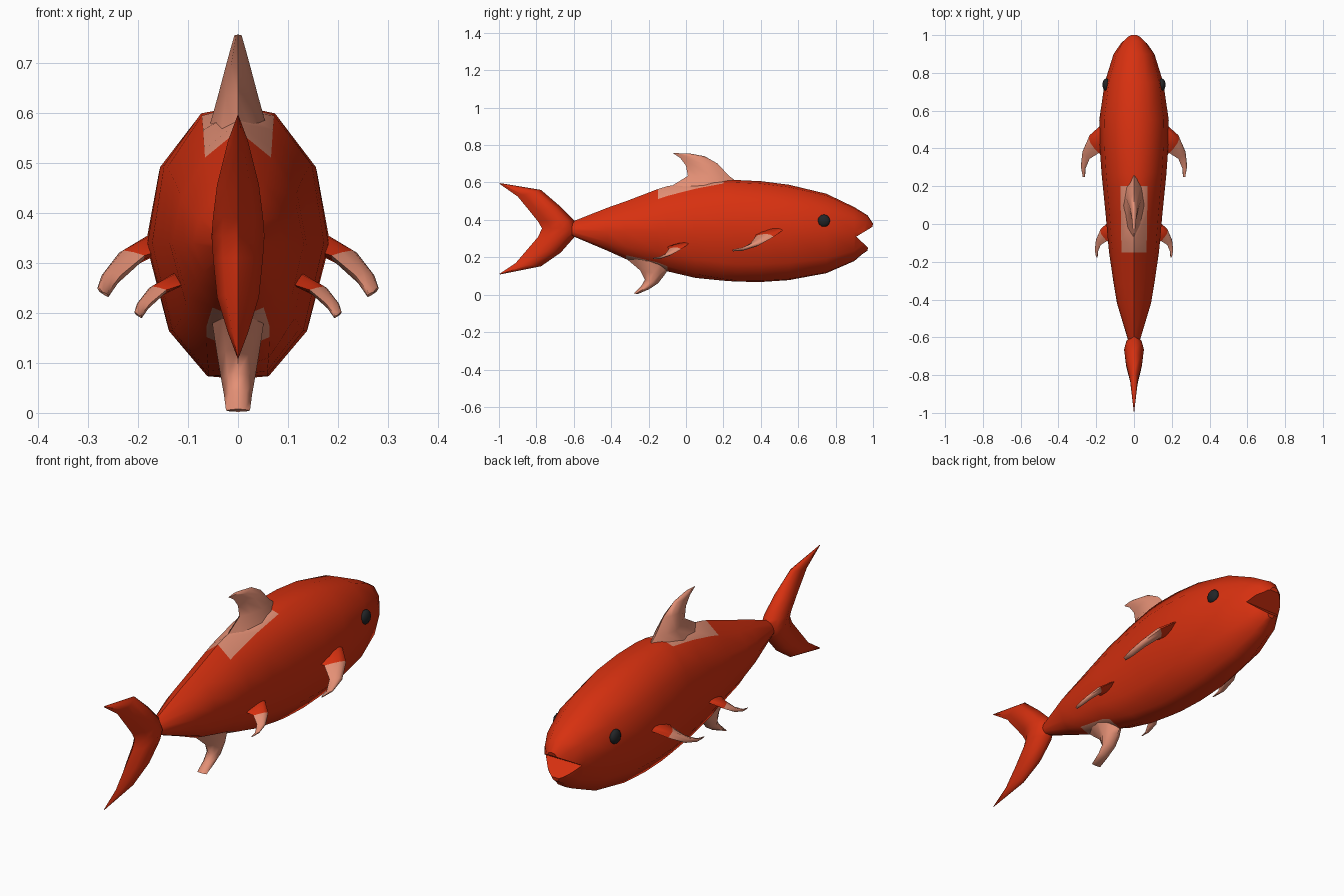
import bpy, bmesh
from mathutils import Vector

if "Cube" in bpy.data.objects:
    bpy.data.objects.remove(bpy.data.objects["Cube"])


def material(name, rgb):
    m = bpy.data.materials.new(name)
    m.diffuse_color = (*rgb, 1)
    m.use_nodes = True
    m.node_tree.nodes["Principled BSDF"].inputs["Base Color"].default_value = m.diffuse_color
    return m


RED = material("red skin", (0.68, 0.03, 0.005))
PINK = material("pale pink fin", (0.78, 0.28, 0.18))
BLACK = material("black eye", (0.016, 0.018, 0.02))


def loft(name, rings, rule=lambda ring, side: 0, angle=60):
    """Skin a list of equal point rings, cap the ends, colour by rule."""
    bm = bmesh.new()
    loops = [[bm.verts.new(p) for p in r] for r in rings]
    n = len(loops[0])
    for i in range(len(loops) - 1):
        for j in range(n):
            k = (j + 1) % n
            f = bm.faces.new((loops[i][j], loops[i][k], loops[i + 1][k], loops[i + 1][j]))
            f.material_index = rule(i, j)
    for i in (0, -1):
        f = bm.faces.new(loops[i])
        f.material_index = rule(0 if i == 0 else len(loops) - 2, 3)
    bmesh.ops.recalc_face_normals(bm, faces=bm.faces)
    me = bpy.data.meshes.new(name)
    bm.to_mesh(me)
    bm.free()
    ob = bpy.data.objects.new(name, me)
    bpy.context.collection.objects.link(ob)
    me.materials.append(RED)
    me.materials.append(PINK)
    smooth(ob, angle)
    return ob


def smooth(ob, angle=60):
    bpy.ops.object.select_all(action='DESELECT')
    ob.select_set(True)
    bpy.context.view_layer.objects.active = ob
    bpy.ops.object.shade_smooth_by_angle(angle=angle * 3.14159 / 180)


def fin(name, sections, normal, rule):
    """Lens-shaped fin from (leading point, trailing point, half thickness)."""
    nrm = Vector(normal).normalized()
    rings = []
    for lead, trail, t in sections:
        a, b = Vector(lead), Vector(trail)
        prof = [(0, 0), (.2, .75), (.45, 1), (.75, .6), (1, 0), (.75, -.6), (.45, -1), (.2, -.75)]
        rings.append([a.lerp(b, u) + nrm * t * v for u, v in prof])
    return loft(name, rings, rule, 80)


# Body: y, top z, bottom z, half width
stations = [
    (-.61, .39, .315, .033), (-.42, .465, .235, .09), (-.32, .50, .19, .107),
    (-.15, .565, .145, .132), (-.10, .58, .125, .137), (.05, .605, .09, .15),
    (.20, .615, .075, .165), (.27, .613, .07, .172), (.40, .607, .068, .181),
    (.55, .588, .078, .184), (.75, .54, .115, .155), (.90, .468, .18, .108),
    (.955, .425, .215, .07), (.985, .38, .235, .035)]
rings = []
for y, top, bot, w in stations:
    r = min(1, max(0, (.25 - y) / .4))          # rear sections are more ridged
    mid = min(.34, (top + bot) / 2 + .012) if y > .8 or y < -.5 else .34
    half = [(0, 1), (.43 + .07 * r, .95 - .19 * r), (.86, .57 - .17 * r), (1, 0),
            (.76, -.65 + .1 * r), (.34 + .14 * r, -.98 + .12 * r), (0, -1)]
    pts = half + [(-x, z) for x, z in half[-2:0:-1]]
    shear = .015 if y > .93 else 0
    rings.append([(x * w, y + shear * z, mid + z * (top - mid if z > 0 else mid - bot))
                  for x, z in pts])


def body_rule(i, j):
    a, b = stations[i][0], stations[i + 1][0]
    back = j in (0, 11) and a >= -.15 and b <= .2
    belly = j in (5, 6) and a >= -.32 and b <= -.1
    return int(back or belly)


body = loft("body", rings, body_rule)

# Mouth: wedge cut out of the snout
wedge = [(.91, .31), (1.1, .426), (1.1, .136)]
cutter = loft("mouth_cutter", [[(x, y, z) for y, z in wedge] for x in (-.3, .3)])
cutter.hide_render = True
mod = body.modifiers.new("mouth", 'BOOLEAN')
mod.operation, mod.object, mod.solver = 'DIFFERENCE', cutter, 'EXACT'
bpy.context.view_layer.objects.active = body
bpy.ops.object.modifier_apply(modifier=mod.name)
bpy.data.objects.remove(cutter)
smooth(body, 45)

# Fins on the centre line: (lead y, lead z, trail y, trail z, half thickness)


def centre_fin(name, rows, colour):
    fin(name, [((0, a, b), (0, c, d), t) for a, b, c, d, t in rows], (1, 0, 0),
        lambda i, j: colour)


centre_fin("dorsal_fin", [
    (.29, .59, -.16, .53, .06), (.23, .635, .01, .635, .04), (.17, .70, 0, .69, .024),
    (.10, .74, -.03, .73, .013), (.02, .755, -.07, .757, .007)], 1)
centre_fin("anal_fin", [
    (-.08, .16, -.34, .21, .052), (-.115, .105, -.245, .13, .042),
    (-.15, .06, -.22, .08, .034), (-.20, .028, -.24, .045, .028),
    (-.262, .002, -.278, .008, .024)], 1)
centre_fin("tail_fin", [
    (-.99, .596, -1, .595, .001), (-.775, .56, -.90, .525, .02),
    (-.67, .47, -.83, .44, .042), (-.595, .395, -.79, .39, .05),
    (-.58, .353, -.77, .355, .053), (-.595, .31, -.79, .31, .05),
    (-.67, .225, -.85, .24, .042), (-.775, .152, -.91, .17, .02),
    (-.99, .109, -1, .11, .001)], 0)

# Paired side fins: red root, pale outer part
side = [((.15, .545, .365), (.14, .36, .33), .02), ((.235, .47, .31), (.187, .375, .315), .021),
        ((.27, .39, .265), (.235, .345, .275), .017), ((.277, .31, .242), (.258, .29, .245), .014),
        ((.268, .252, .236), (.262, .248, .238), .008)]
root = Vector((.185, .53, .35))
for name, scale, place in (("pectoral_fin", 1, root), ("pelvic_fin", .68, Vector((.142, .015, .27)))):
    for label, s in (("right", 1), ("left", -1)):
        secs = []
        for a, b, t in side:
            p, q = [(Vector(v) - root) * scale + place for v in (a, b)]
            secs.append(((p.x * s, p.y, p.z), (q.x * s, q.y, q.z), t * scale))
        fin(name + "_" + label, secs, (.78 * s, 0, .62), lambda i, j: int(i > 0))

# Eyes
for label, s in (("right", 1), ("left", -1)):
    bpy.ops.mesh.primitive_ico_sphere_add(subdivisions=2, radius=.034, location=(.147 * s, .737, .395))
    eye = bpy.context.object
    eye.name = "eye_" + label
    eye.scale = (.6, 1, 1)
    eye.data.materials.append(BLACK)
    smooth(eye)
